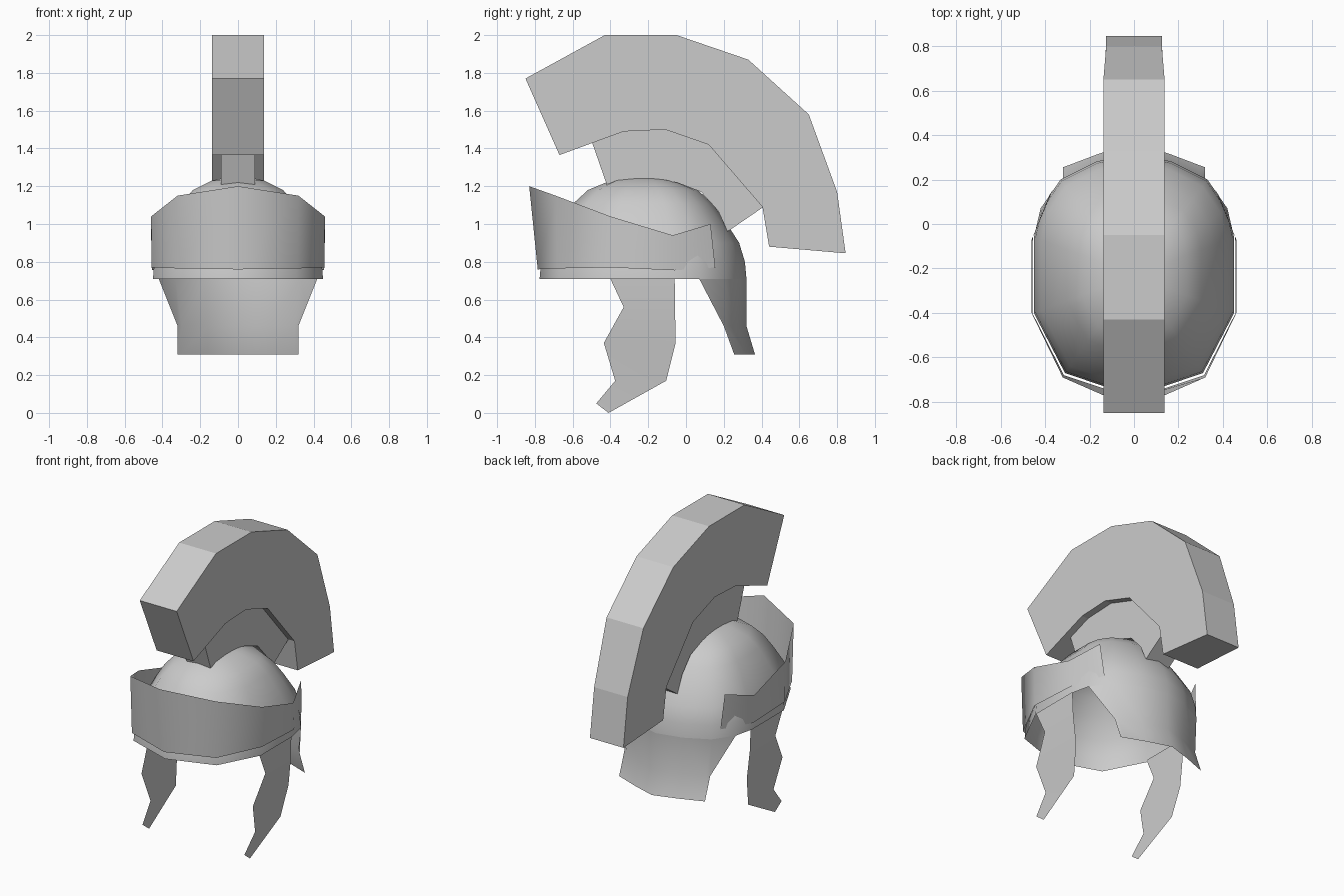
import bpy
import bmesh

old = bpy.data.objects.get("Cube")
if old:
    bpy.data.objects.remove(old, do_unlink=True)

grey = bpy.data.materials.new("plain_grey")
grey.use_nodes = True
colour = (0.6, 0.6, 0.6, 1)
grey.diffuse_color = colour
grey.node_tree.nodes["Principled BSDF"].inputs["Base Color"].default_value = colour


def finish(name, bm, smooth):
    """Merge doubles, fix normals and link the part."""
    bmesh.ops.remove_doubles(bm, verts=bm.verts, dist=0.0005)
    bmesh.ops.recalc_face_normals(bm, faces=bm.faces)
    for f in bm.faces:
        f.smooth = smooth
    mesh = bpy.data.meshes.new(name)
    bm.to_mesh(mesh)
    bm.free()
    mesh.materials.append(grey)
    obj = bpy.data.objects.new(name, mesh)
    bpy.context.collection.objects.link(obj)


def mirrored(half):
    """Complete a row whose last point lies on the centre line."""
    return half + [(-x, y, z) for x, y, z in reversed(half[:-1])]


def loft(name, rows, closed=False):
    """Sheet through rows of equal length."""
    bm = bmesh.new()
    grid = [[bm.verts.new(p) for p in row] for row in rows]
    n = len(rows[0])
    for a, b in zip(grid, grid[1:]):
        for i in range(n if closed else n - 1):
            j = (i + 1) % n
            bm.faces.new((a[i], a[j], b[j], b[i]))
    finish(name, bm, True)


def prism(name, profile, half_width):
    """Side profile (y, z) extruded across x."""
    bm = bmesh.new()
    left, right = [[bm.verts.new((s * half_width(y), y, z)) for y, z in profile]
                   for s in (1, -1)]
    bm.faces.new(left)
    bm.faces.new(right)
    for i in range(len(profile)):
        j = (i + 1) % len(profile)
        bm.faces.new((left[i], left[j], right[j], right[i]))
    finish(name, bm, False)


# Dome: plan outline shrunk ring by ring toward the crown
CENTRE = -0.23
front_half = [(0.45, -0.06), (0.45, -0.4), (0.31, -0.67), (0, -0.775)]
back_half = [(0.42, 0.07), (0.33, 0.2), (0.17, 0.28), (0, 0.32)]
right_side = back_half[::-1] + front_half
plan = right_side + [(-x, y) for x, y in right_side[-2:0:-1]]
dome_profile = [(0.71, 1), (0.8, 0.985), (0.9, 0.93), (1.02, 0.79), (1.11, 0.67),
                (1.18, 0.53), (1.23, 0.31), (1.245, 0.16), (1.25, 0)]
loft("dome", [[(x * s, CENTRE + (y - CENTRE) * s, z) for x, y in plan]
              for z, s in dome_profile], closed=True)

# Neck guard sweeping down and out from the back of the dome
loft("neck_guard", [mirrored([(x, y, z) for x, y in half]) for z, half in (
    (0.71, back_half),
    (0.46, [(0.32, 0.2), (0.3, 0.21), (0.16, 0.27), (0, 0.32)]),
    (0.31, [(0.32, 0.255), (0.3, 0.262), (0.16, 0.315), (0, 0.365)]))])

# Brow band, flaring upward at the front
loft("brow_band", [mirrored(half) for half in (
    [(0.38, 0.13, 1.0), (0.46, -0.07, 0.94), (0.46, -0.4, 1.04),
     (0.32, -0.69, 1.15), (0, -0.83, 1.2)],
    [(0.365, 0.155, 0.77), (0.455, -0.06, 0.755), (0.457, -0.4, 0.77),
     (0.315, -0.68, 0.765), (0, -0.785, 0.76)])])

# Cheek guards: thin plates leaning inward, rows of (z, x, front y, back y)
cheek = [(0.72, 0.44, -0.405, -0.06), (0.56, 0.435, -0.33, -0.058),
         (0.37, 0.415, -0.435, -0.055), (0.17, 0.39, -0.375, -0.105)]
for side, s in (("left", 1), ("right", -1)):
    rows = [[(s * x, a, z), (s * x, b, z)] for z, x, a, b in cheek]
    rows.append([(s * 0.38, -0.475, 0.05), (s * 0.376, -0.41, 0)])
    loft(side + "_cheek_guard", rows)

# Crest and the narrower holder that joins it to the dome
prism("crest", [(-0.85, 1.77), (-0.43, 2), (-0.05, 2), (0.33, 1.87), (0.65, 1.58),
                (0.8, 1.17), (0.845, 0.845), (0.44, 0.88), (0.405, 1.09),
                (0.12, 1.42), (-0.11, 1.5), (-0.33, 1.49), (-0.67, 1.365)],
      lambda y: 0.125 if y > 0.7 else 0.1375)
prism("crest_holder", [(-0.5, 1.44), (-0.33, 1.5), (-0.11, 1.51), (0.12, 1.43),
                       (0.41, 1.09), (0.22, 0.96), (0.17, 1.07), (0.08, 1.17),
                       (-0.05, 1.22), (-0.23, 1.24), (-0.42, 1.21)],
      lambda y: 0.09)
